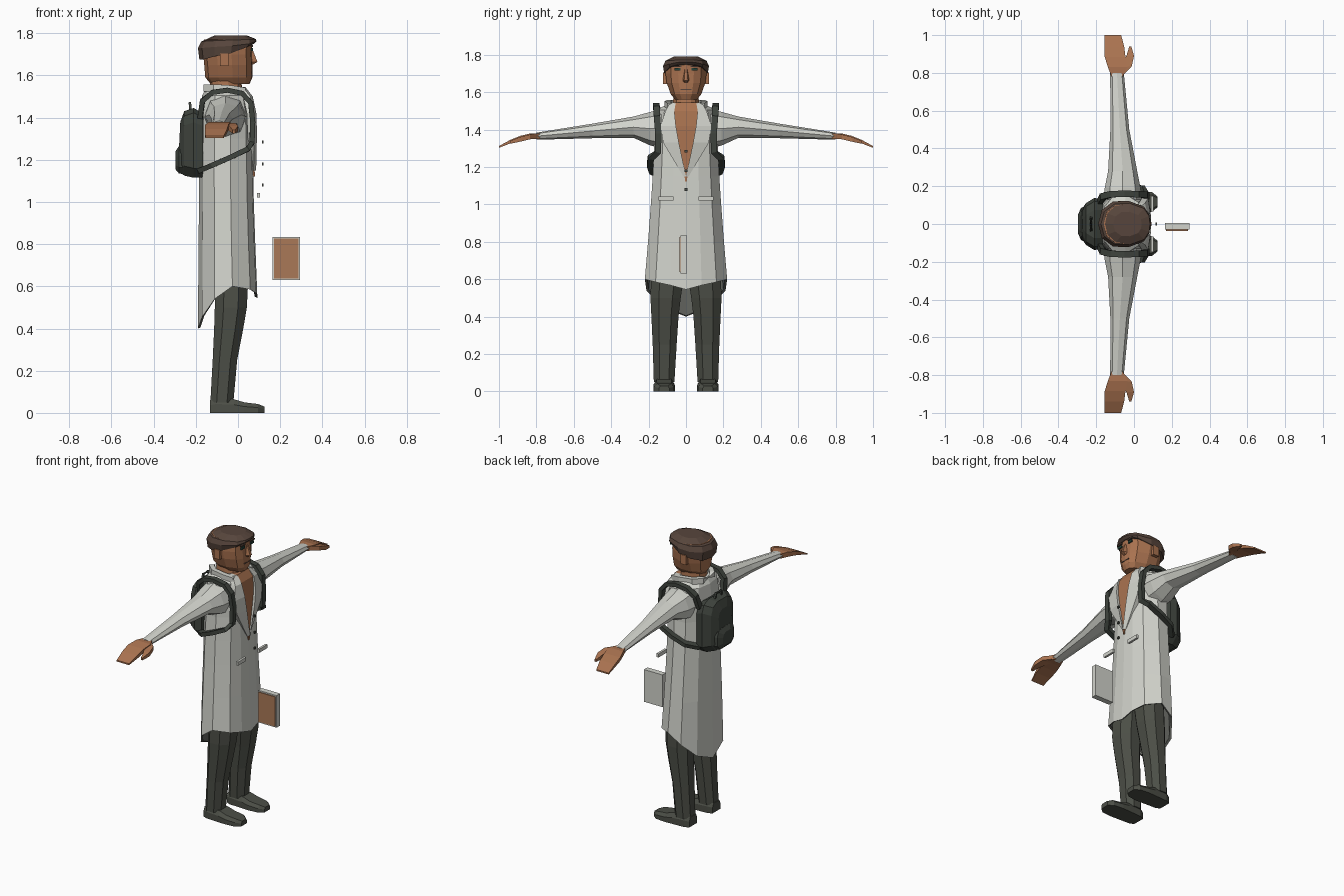
import bpy, bmesh, math
from mathutils import Vector


def material(name, r, g, b):
    m = bpy.data.materials.new(name)
    m.diffuse_color = (r, g, b, 1)
    return m


COAT = material("coat_grey", 0.64, 0.65, 0.60)
SKIN = material("skin_tan", 0.40, 0.17, 0.08)
HAIR = material("hair_brown", 0.095, 0.06, 0.045)
TROUSER = material("trouser_grey", 0.072, 0.077, 0.062)
PACK = material("pack_green_grey", 0.05, 0.058, 0.048)
LINING = material("lining_grey", 0.13, 0.135, 0.12)
EYE = material("eye_green", 0.02, 0.06, 0.045)
COVER = material("book_brown", 0.40, 0.19, 0.095)


def loft(name, rings, mat, mirror=False, caps=(True, True)):
    """Skin a list of equal-length point rings."""
    bm = bmesh.new()
    vs = [[bm.verts.new(p) for p in ring] for ring in rings]
    n = len(rings[0])
    for a, b in zip(vs, vs[1:]):
        for i in range(n):
            j = (i + 1) % n
            bm.faces.new((a[i], a[j], b[j], b[i]))
    if caps[0]:
        bm.faces.new(vs[0][::-1])
    if caps[1]:
        bm.faces.new(vs[-1])
    bmesh.ops.recalc_face_normals(bm, faces=bm.faces)
    me = bpy.data.meshes.new(name)
    bm.to_mesh(me)
    bm.free()
    me.materials.append(mat)
    ob = bpy.data.objects.new(name, me)
    bpy.context.collection.objects.link(ob)
    if mirror:
        mod = ob.modifiers.new("other_side", 'MIRROR')
        mod.use_axis = (False, True, False)
        mod.use_clip = False
        mod.use_mirror_merge = False
    return ob


def box(name, lo, hi, mat, mirror=False):
    (x0, y0, z0), (x1, y1, z1) = lo, hi
    return loft(name, [[(x0, y0, z), (x1, y0, z), (x1, y1, z), (x0, y1, z)]
                       for z in (z0, z1)], mat, mirror)


# half outline from front to back: (depth fraction, width fraction)
HALF = [(1, 0), (.98, .38), (.88, .74), (.58, 1), (.28, .96), (.07, .6), (0, 0)]


def body_ring(z, xb, xf, w):
    """Symmetric 12-sided ring; z is a number or one height per half point."""
    zs = z if isinstance(z, (list, tuple)) else [z] * 7
    half = [(xb + t * (xf - xb), f * w, h) for (t, f), h in zip(HALF, zs)]
    return half + [(x, -y, h) for x, y, h in half[5:0:-1]]


def strap(name, path, wide, thick, mat, mirror=False):
    """Flat band following a path."""
    pts = [Vector(p) for p in path]
    rings = []
    for i, p in enumerate(pts):
        t = (pts[min(i + 1, len(pts) - 1)] - pts[max(i - 1, 0)]).normalized()
        side = Vector((0, 1, 0))
        side = (side - t * side.dot(t)).normalized()
        up = t.cross(side)
        rings.append([p + side * a * wide / 2 + up * b * thick / 2
                      for a, b in ((1, 1), (-1, 1), (-1, -1), (1, -1))])
    return loft(name, rings, mat, mirror)


# coat body with dipping tail
HEM = [.545, .568, .585, .60, .54, .455, .40]
loft("coat", [body_ring(1.54, -.15, .02, .095), body_ring(1.505, -.17, .05, .155),
              body_ring(1.42, -.18, .065, .172), body_ring(1.3, -.18, .068, .17),
              body_ring(1.15, -.185, .072, .178), body_ring(1.0, -.185, .075, .188),
              body_ring(.8, -.187, .082, .203), body_ring(HEM, -.19, .092, .22)],
     COAT, caps=(True, False))
loft("coat_lining", [body_ring(HEM, -.19, .092, .22),
                     body_ring([h + .005 for h in HEM], -.178, .08, .208),
                     body_ring(.75, -.17, .068, .19)], LINING, caps=(False, True))

# open chest and lapels
loft("chest", [[(x, y, z), (x, -y, z), (x - .04, -y, z), (x - .04, y, z)]
               for x, y, z in [(.035, .06, 1.545), (.062, .062, 1.5), (.073, .055, 1.42),
                               (.076, .03, 1.27), (.08, .003, 1.12)]], SKIN)
loft("lapel", [[(x, a, z), (x - .012, b, z), (x - .045, b, z), (x - .04, a, z)]
               for z, a, b, x in [(1.545, .055, .085, .035), (1.5, .062, .11, .07),
                                  (1.42, .054, .137, .087), (1.33, .038, .122, .09),
                                  (1.15, .0, .014, .086)]], COAT, True)
strap("collar", [(.03, .085, 1.525), (-.03, .10, 1.535), (-.11, .09, 1.54), (-.15, .05, 1.54),
                 (-.16, 0, 1.54), (-.15, -.05, 1.54), (-.11, -.09, 1.54), (-.03, -.10, 1.535),
                 (.03, -.085, 1.525)], .03, .035, COAT)

# sleeves
sleeve = []
for y, cx, cz, rx, rz in [(.13, -.06, 1.405, .10, .105), (.19, -.06, 1.405, .095, .09),
                          (.28, -.06, 1.413, .077, .057), (.5, -.075, 1.393, .05, .039),
                          (.8, -.09, 1.365, .036, .019)]:
    sleeve.append([(cx + rx * math.cos(a * math.pi / 4), y, cz + rz * math.sin(a * math.pi / 4))
                   for a in range(8)])
loft("sleeve", sleeve, COAT, True)

# hands
loft("palm", [[(x0, y, zb), (x1, y, zb), (x1, y, zt), (x0, y, zt)]
              for y, x0, x1, zb, zt in [(.78, -.118, -.06, 1.351, 1.379),
                                        (.83, -.138, -.035, 1.35, 1.38),
                                        (.885, -.155, -.045, 1.343, 1.367),
                                        (.94, -.157, -.052, 1.326, 1.345),
                                        (1.0, -.155, -.068, 1.303, 1.312)]], SKIN, True)
loft("thumb", [[(x0, y, zb), (x1, y, zb), (x1, y, zt), (x0, y, zt)]
               for y, x0, x1, zb, zt in [(.795, -.08, -.052, 1.353, 1.376),
                                         (.835, -.07, -.012, 1.348, 1.374),
                                         (.89, -.04, .0, 1.335, 1.36),
                                         (.94, -.025, -.014, 1.325, 1.34)]], SKIN, True)

# neck and head
loft("neck", [body_ring(1.48, -.14, .03, .075), body_ring(1.60, -.13, .01, .065)], SKIN)
loft("head", [body_ring(1.56, -.13, .055, .058), body_ring(1.59, -.155, .068, .082),
              body_ring(1.65, -.16, .068, .103), body_ring(1.70, -.165, .066, .11),
              body_ring(1.77, -.16, .068, .104)], SKIN)
loft("nose", [[(.055, -w, z), (x, -w * .5, z), (x, w * .5, z), (.055, w, z)]
              for z, x, w in [(1.652, .072, .016), (1.664, .092, .02), (1.722, .07, .01)]], SKIN)
box("ear", (-.085, .09, 1.645), (-.045, .122, 1.705), SKIN, True)
box("mouth", (.06, -.03, 1.612), (.069, .03, 1.617), HAIR)
box("eye", (.062, .03, 1.715), (.0705, .062, 1.729), EYE, True)
box("brow", (.062, .025, 1.735), (.0715, .068, 1.743), HAIR, True)

# hair
loft("hair", [body_ring([1.75, 1.748, 1.735, 1.705, 1.69, 1.675, 1.675], -.183, .075, .117),
              body_ring([1.762, 1.76, 1.75, 1.74, 1.735, 1.73, 1.73], -.19, .087, .123),
              body_ring([1.772, 1.772, 1.77, 1.768, 1.765, 1.762, 1.76], -.175, .085, .11),
              body_ring(1.79, -.11, .04, .065)], HAIR)

# trousers and shoes
leg = []
for z, x0, x1, y0, y1 in [(.66, -.11, .05, .005, .185), (.5, -.11, .042, .028, .19),
                          (.4, -.113, .025, .04, .185), (.25, -.12, -.004, .05, .178),
                          (.05, -.131, -.022, .062, .172)]:
    cx, cy, rx, ry = (x0 + x1) / 2, (y0 + y1) / 2, (x1 - x0) / 2, (y1 - y0) / 2
    leg.append([(cx + rx * u, cy + ry * v, z) for u, v in
                ((1, .45), (.45, 1), (-.45, 1), (-1, .45), (-1, -.45), (-.45, -1), (.45, -1), (1, -.45))])
loft("trouser_leg", leg, TROUSER, True)
loft("shoe", [[(x, .117 - w, 0), (x, .117 + w, 0), (x, .117 + w, h * .6),
               (x, .117 + w * .7, h), (x, .117 - w * .7, h), (x, .117 - w, h * .6)]
              for x, w, h in [(-.133, .04, .06), (-.105, .052, .07), (-.02, .056, .065),
                              (.03, .058, .05), (.095, .052, .042), (.125, .028, .03)]], TROUSER, True)


# backpack with pocket, handle and shoulder straps
def pack_ring(x, w, z0, z1, c, lean=0.0):
    pts = [(w, z0 + c), (w, z1 - c * 1.5), (w - c * .4, z1 - c * .5), (w - c * 1.4, z1)]
    pts = [(w - c, z0)] + pts
    return [(x + lean * (z - z0), y, z) for y, z in pts + [(-y, z) for y, z in pts[::-1]]]


loft("backpack", [pack_ring(-.165, .13, 1.115, 1.42, .04), pack_ring(-.21, .138, 1.115, 1.445, .045),
                  pack_ring(-.255, .11, 1.125, 1.43, .045), pack_ring(-.285, .065, 1.15, 1.38, .03, .05)],
     PACK)
loft("pack_pocket", [pack_ring(-.245, .10, 1.13, 1.27, .03), pack_ring(-.28, .085, 1.135, 1.265, .03),
                     pack_ring(-.297, .05, 1.155, 1.24, .02)], PACK)
strap("pack_handle", [(-.225, -.035, 1.43), (-.228, -.025, 1.468), (-.228, .025, 1.468),
                      (-.225, .035, 1.43)], .012, .012, PACK)
strap("shoulder_strap", [(-.18, .12, 1.40), (-.168, .145, 1.48), (-.12, .158, 1.52),
                         (-.05, .16, 1.53), (.02, .158, 1.515), (.06, .155, 1.47),
                         (.07, .148, 1.38), (.066, .15, 1.28), (.045, .188, 1.25),
                         (-.04, .192, 1.21), (-.12, .18, 1.175), (-.18, .12, 1.15)],
      .034, .024, PACK, True)

# buttons, coat pockets and book
for i, z in enumerate((1.285, 1.18, 1.08)):
    box("button_%d" % (i + 1), (.113, -.007, z - .007), (.122, .007, z + .007), TROUSER)
box("coat_pocket", (.09, .066, 1.02), (.104, .148, 1.043), COAT, True)
box("book", (.163, -.03, .63), (.293, .005, .835), COAT)
box("book_cover", (.17, -.036, .638), (.286, -.029, .827), COVER)
